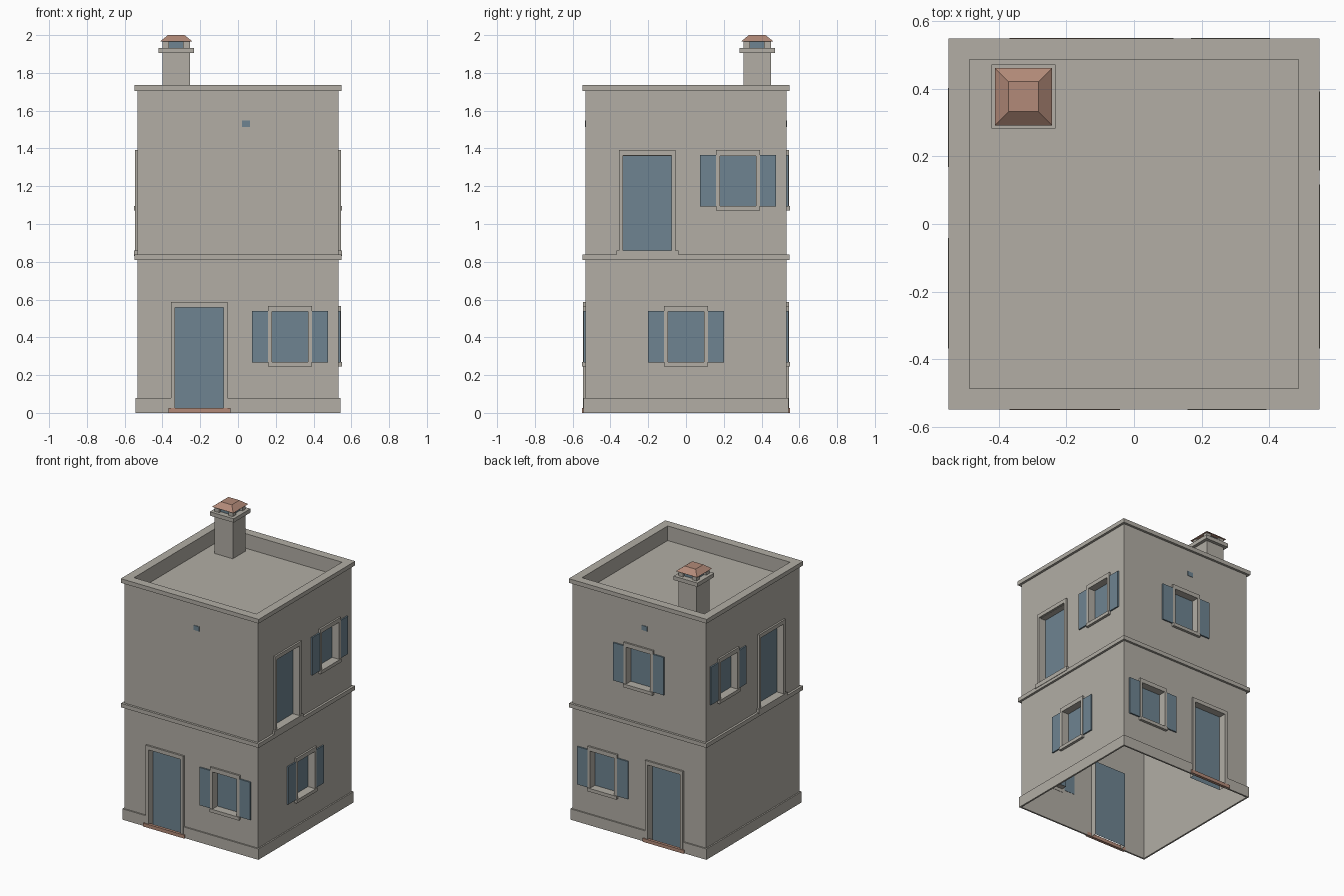
import bpy, bmesh
from mathutils import Matrix, Vector
from math import pi

cube = bpy.data.objects.get("Cube")
if cube:
    bpy.data.objects.remove(cube, do_unlink=True)


def material(name, rgb):
    m = bpy.data.materials.new(name)
    m.use_nodes = True
    col = (*rgb, 1)
    m.diffuse_color = col
    m.node_tree.nodes["Principled BSDF"].inputs["Base Color"].default_value = col
    return m


STONE = material("warm_grey_plaster", (0.445, 0.423, 0.376))
BLUE = material("slate_blue_paint", (0.156, 0.231, 0.283))
CLAY = material("terracotta", (0.445, 0.254, 0.188))

HALF = 0.532      # outer wall plane
PANE = 0.49       # glass and door plane
SINK = 0.53       # trim starts just inside the wall
STOREY = 0.825


def add_box(bm, lo, hi, turn=0):
    size = [b - a for a, b in zip(lo, hi)]
    mid = [(a + b) / 2 for a, b in zip(lo, hi)]
    mat = (Matrix.Rotation(turn * pi / 2, 4, 'Z') @ Matrix.Translation(mid)
           @ Matrix.Diagonal((*size, 1)))
    bmesh.ops.create_cube(bm, size=1, matrix=mat)


def finish(name, bm, *mats):
    me = bpy.data.meshes.new(name)
    bm.to_mesh(me)
    bm.free()
    ob = bpy.data.objects.new(name, me)
    bpy.context.collection.objects.link(ob)
    for m in mats:
        me.materials.append(m)
    return ob


def boxes(name, mat, parts, turn=0):
    bm = bmesh.new()
    for lo, hi in parts:
        add_box(bm, lo, hi, turn)
    return finish(name, bm, mat)


def on_wall(u0, u1, z0, z1, out, inner=SINK):
    """Box on the front wall; turned later for the other walls."""
    return (u0, -out, z0), (u1, -inner, z1)


def ring(outer, inner, z0, z1):
    """Four mitre-free bars around the house."""
    parts = []
    for s in (-1, 1):
        a, b = sorted((s * inner, s * outer))
        parts.append(((-outer, a, z0), (outer, b, z1)))
        parts.append(((a, -inner, z0), (b, inner, z1)))
    return parts


# Quarter turns: 0 front, 1 left (+x), 2 back, 3 right (-x); u runs along the wall
SIDES = ["front", "left", "back", "right"]
DOORS = [(0, -0.205, 0), (2, 0.205, 0), (1, -0.205, STOREY), (3, 0.205, STOREY)]
WINDOWS = [(0, 0.275, 0), (1, 0, 0), (2, -0.286, 0),
           (1, 0.275, STOREY), (2, 0, STOREY), (3, -0.286, STOREY)]
VENTS = [0, 2]

cutters = bmesh.new()

# Doors: opening, surround and step
for turn, u, z in DOORS:
    tag = SIDES[turn] + ("_upper" if z else "_ground")
    base = 0.845 if z else -0.05
    add_box(cutters, *on_wall(u - 0.128, u + 0.128, base, z + 0.536 if z else 0.56, 0.6, PANE), turn)
    foot, top = (0.838, 1.391) if z else (0, 0.587)
    lintel = top - 0.028
    boxes(tag + "_door_surround", STONE, [
        on_wall(u - 0.15, u - 0.128, foot, lintel, 0.545),
        on_wall(u + 0.128, u + 0.15, foot, lintel, 0.545),
        on_wall(u - 0.15, u + 0.15, lintel, top, 0.545)], turn)
    if z:
        boxes(tag + "_door_sill", STONE,
              [on_wall(u - 0.164, u + 0.164, 0.83, 0.861, 0.551),
               on_wall(u - 0.128, u + 0.128, 0.84, 0.861, 0.54, PANE)], turn)
    else:
        boxes(tag + "_door_step", CLAY,
              [on_wall(u - 0.164, u + 0.164, 0, 0.025, 0.551)], turn)

# Windows: opening, surround, sill and a pair of shutters
for turn, u, z in WINDOWS:
    tag = SIDES[turn] + ("_upper" if z else "_ground")
    add_box(cutters, *on_wall(u - 0.096, u + 0.096, z + 0.27, z + 0.536, 0.6, PANE), turn)
    boxes(tag + "_window_surround", STONE, [
        on_wall(u - 0.117, u - 0.096, z + 0.27, z + 0.536, 0.545),
        on_wall(u + 0.096, u + 0.117, z + 0.27, z + 0.536, 0.545),
        on_wall(u - 0.117, u + 0.117, z + 0.536, z + 0.566, 0.545)], turn)
    boxes(tag + "_window_sill", STONE,
          [on_wall(u - 0.117, u + 0.117, z + 0.246, z + 0.27, 0.551)], turn)
    boxes(tag + "_shutters", BLUE, [
        on_wall(u + min(s * 0.117, s * 0.202), u + max(s * 0.117, s * 0.202),
                z + 0.268, z + 0.54, 0.542) for s in (-1, 1)], turn)

# Small vents high on the front and back
for turn in VENTS:
    boxes(SIDES[turn] + "_vent", BLUE, [on_wall(0.02, 0.064, 1.513, 1.547, 0.535)], turn)

# House body with the openings and the sunken roof cut out
add_box(cutters, (-0.487, -0.487, 1.63), (0.487, 0.487, 1.9))
cutter = finish("opening_cutter", cutters)
cutter.hide_render = True
body = boxes("house_walls", STONE, [((-HALF, -HALF, 0), (HALF, HALF, 1.72))])
body.data.materials.append(BLUE)
mod = body.modifiers.new("openings", 'BOOLEAN')
mod.operation = 'DIFFERENCE'
mod.solver = 'EXACT'
mod.object = cutter
bpy.context.view_layer.objects.active = body
bpy.ops.object.modifier_apply(modifier=mod.name)
bpy.data.objects.remove(cutter, do_unlink=True)

# Open underside; recessed upright faces become glass and door panels
bm = bmesh.new()
bm.from_mesh(body.data)
bm.normal_update()
bmesh.ops.delete(bm, geom=[f for f in bm.faces
                           if f.normal.z < -0.9 and f.calc_center_median().z < 0.01],
                 context='FACES')
for f in bm.faces:
    depth = f.normal.dot(f.calc_center_median())
    f.material_index = int(abs(f.normal.z) < 0.1 and abs(depth - PANE) < 0.002)
bm.to_mesh(body.data)
bm.free()

# Plinth, broken at the ground doors
for turn in range(4):
    end = 0.542 if turn % 2 == 0 else SINK
    gap = {0: -0.205, 2: 0.205}.get(turn)
    spans = [(-end, end)] if gap is None else [(-end, gap - 0.15), (gap + 0.15, end)]
    boxes(SIDES[turn] + "_plinth", STONE,
          [on_wall(a, b, 0, 0.078, 0.542) for a, b in spans], turn)

# Floor band and parapet coping
boxes("floor_band", STONE, ring(0.548, SINK, 0.809, 0.838))
boxes("parapet_coping", STONE, ring(0.549, 0.487, 1.705, 1.735))

# Chimney
CX, CY = -0.327, 0.377


def block(r, z0, z1, x=CX, y=CY):
    return (x - r, y - r, z0), (x + r, y + r, z1)


boxes("chimney_shaft", STONE, [block(0.072, 1.625, 1.91)])
boxes("chimney_slab", STONE, [block(0.095, 1.905, 1.933)])
boxes("chimney_flue", BLUE, [block(0.055, 1.93, 1.969)])
boxes("chimney_posts", STONE, [block(0.0175, 1.93, 1.969, CX + i * 0.0545, CY + j * 0.0545)
                               for i in (-1, 1) for j in (-1, 1)])
bm = bmesh.new()
bmesh.ops.create_cone(bm, cap_ends=True, segments=4, radius1=0.085 * 2 ** 0.5,
                      radius2=0.044 * 2 ** 0.5, depth=0.033,
                      matrix=Matrix.Translation((CX, CY, 1.9835)) @ Matrix.Rotation(pi / 4, 4, 'Z'))
finish("chimney_roof", bm, CLAY)
